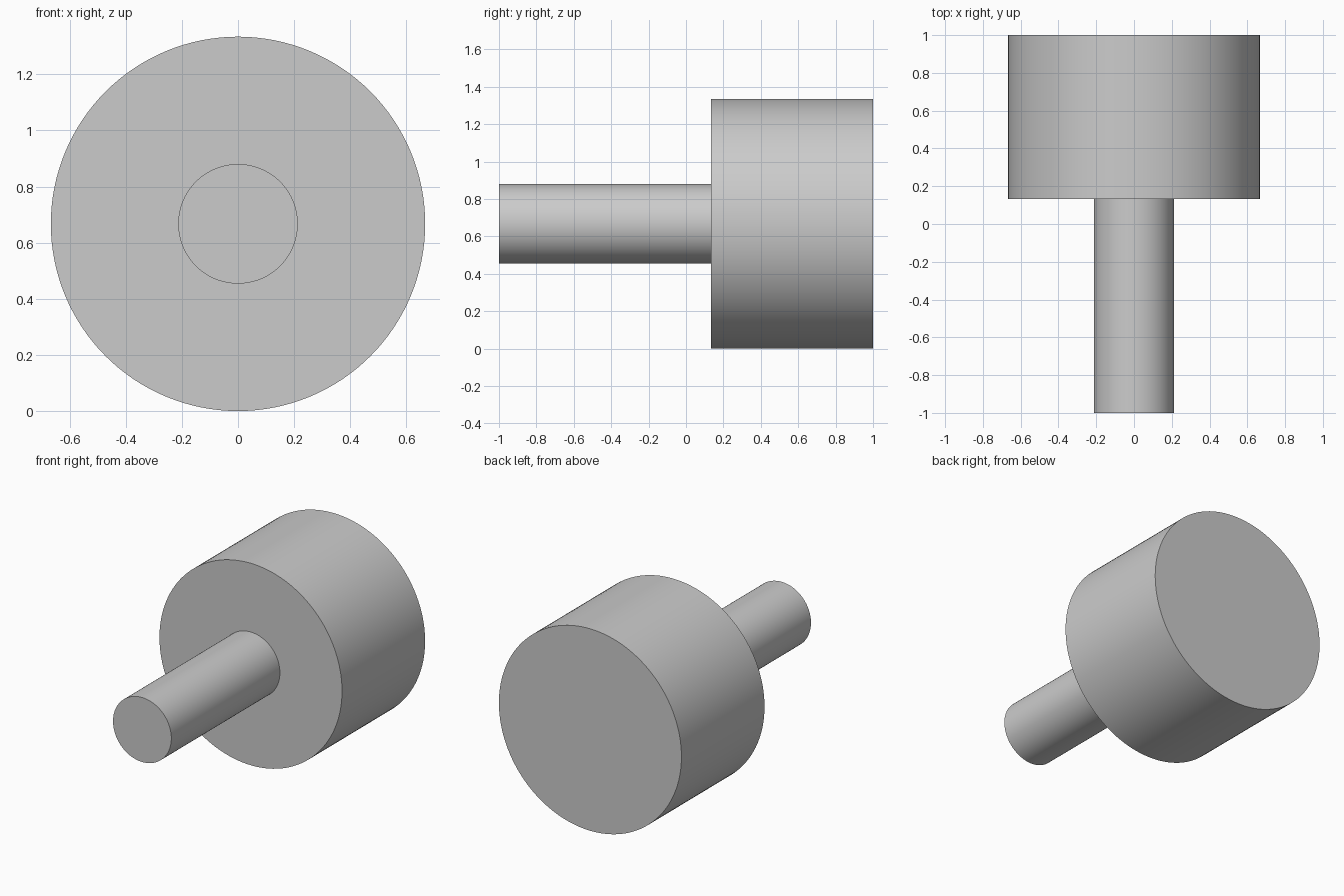
import bpy
import math

# Remove the default cube only
cube = bpy.data.objects.get("Cube")
if cube:
    bpy.data.objects.remove(cube, do_unlink=True)

RADIUS = 0.667      # large head
SHAFT_RADIUS = 0.213
STEP_Y = 0.133      # where the shaft meets the head

# Single plain grey
grey = bpy.data.materials.new("plain_grey")
grey.use_nodes = True
colour = (0.6, 0.6, 0.6, 1.0)
grey.diffuse_color = colour
grey.node_tree.nodes["Principled BSDF"].inputs["Base Color"].default_value = colour


def cylinder_along_y(name, radius, y0, y1):
    """Smooth-sided, flat-capped cylinder lying along y."""
    bpy.ops.mesh.primitive_cylinder_add(
        vertices=128, radius=radius, depth=y1 - y0,
        location=(0, (y0 + y1) / 2, RADIUS), rotation=(math.pi / 2, 0, 0))
    obj = bpy.context.object
    obj.name = name
    obj.data.materials.append(grey)
    bpy.ops.object.shade_smooth_by_angle(angle=math.radians(30))
    return obj


# Wide round head at the back, narrow shaft to the front
cylinder_along_y("head", RADIUS, STEP_Y, 1.0)
cylinder_along_y("shaft", SHAFT_RADIUS, -1.0, STEP_Y)
